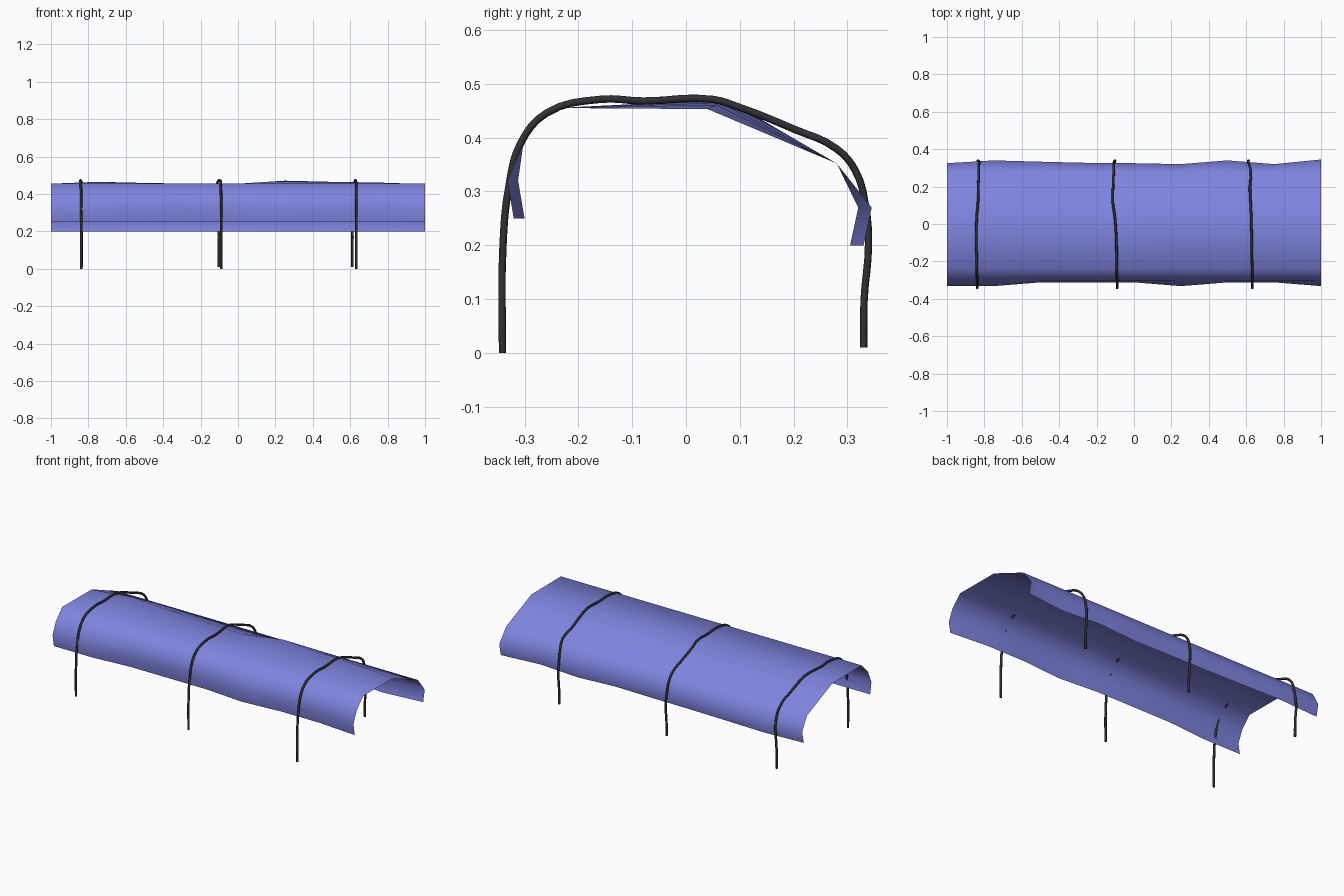
import bpy

old = bpy.data.objects.get("Cube")
if old:
    bpy.data.objects.remove(old, do_unlink=True)


def material(name, colour):
    m = bpy.data.materials.new(name)
    m.use_nodes = True
    m.diffuse_color = (*colour, 1)
    bsdf = m.node_tree.nodes["Principled BSDF"]
    bsdf.inputs["Base Color"].default_value = (*colour, 1)
    bsdf.inputs["Roughness"].default_value = 0.8
    return m


tarp_blue = material("tarp blue", (0.21, 0.23, 0.74))
rope_grey = material("rope dark grey", (0.03, 0.03, 0.035))

# Tarp: one bent cross-section swept along x, with rippled hems and ridge
section = [(-0.30, 0.25), (-0.312, 0.32), (-0.302, 0.39), (-0.24, 0.455),
           (0.04, 0.453), (0.28, 0.352), (0.335, 0.27), (0.32, 0.20)]
front_ripple = [-0.02, -0.02, 0, 0, 0, -0.02, 0, 0, -0.02]
back_ripple = [-0.01, 0.005, -0.002, -0.008, -0.01, -0.015, 0.005, -0.015, 0.01]
ridge_lift = [0, 0.012, 0.006, 0.002, 0, 0.018, 0.012, 0.008, 0]

verts, faces = [], []
rows = len(section)
columns = len(front_ripple)
for c in range(columns):
    x = -1 + 2 * c / (columns - 1)
    for r, (y, z) in enumerate(section):
        if r < 2:
            y += front_ripple[c]
        if r > 5:
            y += back_ripple[c]
        if r == 4:
            z += ridge_lift[c]
            y += ridge_lift[c] * 2
        verts.append((x, y, z))
for c in range(columns - 1):
    for r in range(rows - 1):
        a = c * rows + r
        faces.append((a, a + rows, a + rows + 1, a + 1))
mesh = bpy.data.meshes.new("tarp")
mesh.from_pydata(verts, [], faces)
mesh.materials.append(tarp_blue)
mesh.shade_smooth()
tarp = bpy.data.objects.new("tarp", mesh)
bpy.context.collection.objects.link(tarp)

# Ropes: one path over the tarp, with a slight sideways wander for each
path = [(-0.341, 0), (-0.34, 0.2), (-0.329, 0.31), (-0.307, 0.39), (-0.26, 0.445),
        (-0.16, 0.471), (-0.08, 0.468), (0.05, 0.471), (0.1, 0.456), (0.2, 0.416),
        (0.28, 0.379), (0.315, 0.338), (0.334, 0.27), (0.339, 0.2), (0.331, 0.1), (0.33, 0.01)]


def wander(y, stops):
    for (y0, x0), (y1, x1) in zip(stops, stops[1:]):
        if y <= y1:
            return x0 + (x1 - x0) * (y - y0) / (y1 - y0)
    return stops[-1][1]


def rope(name, stops, foot_x):
    curve = bpy.data.curves.new(name, "CURVE")
    curve.dimensions = "3D"
    curve.bevel_depth = 0.0068
    curve.bevel_resolution = 2
    curve.use_fill_caps = True
    curve.resolution_u = 4
    spline = curve.splines.new("BEZIER")
    spline.bezier_points.add(len(path) - 1)
    for i, (point, (y, z)) in enumerate(zip(spline.bezier_points, path)):
        x = wander(y, stops)
        if i >= len(path) - 3:
            x = foot_x
        point.co = (x, y, z)
        point.handle_left_type = point.handle_right_type = "AUTO"
    curve.materials.append(rope_grey)
    bpy.context.collection.objects.link(bpy.data.objects.new(name, curve))


rope("right_rope", [(-0.35, -0.838), (0, -0.845), (0.1, -0.835), (0.35, -0.828)], -0.835)
rope("middle_rope", [(-0.35, -0.09), (0, -0.096), (0.12, -0.115), (0.35, -0.106)], -0.102)
rope("left_rope", [(-0.35, 0.633), (0, 0.628), (0.2, 0.62), (0.28, 0.625), (0.35, 0.607)], 0.612)
